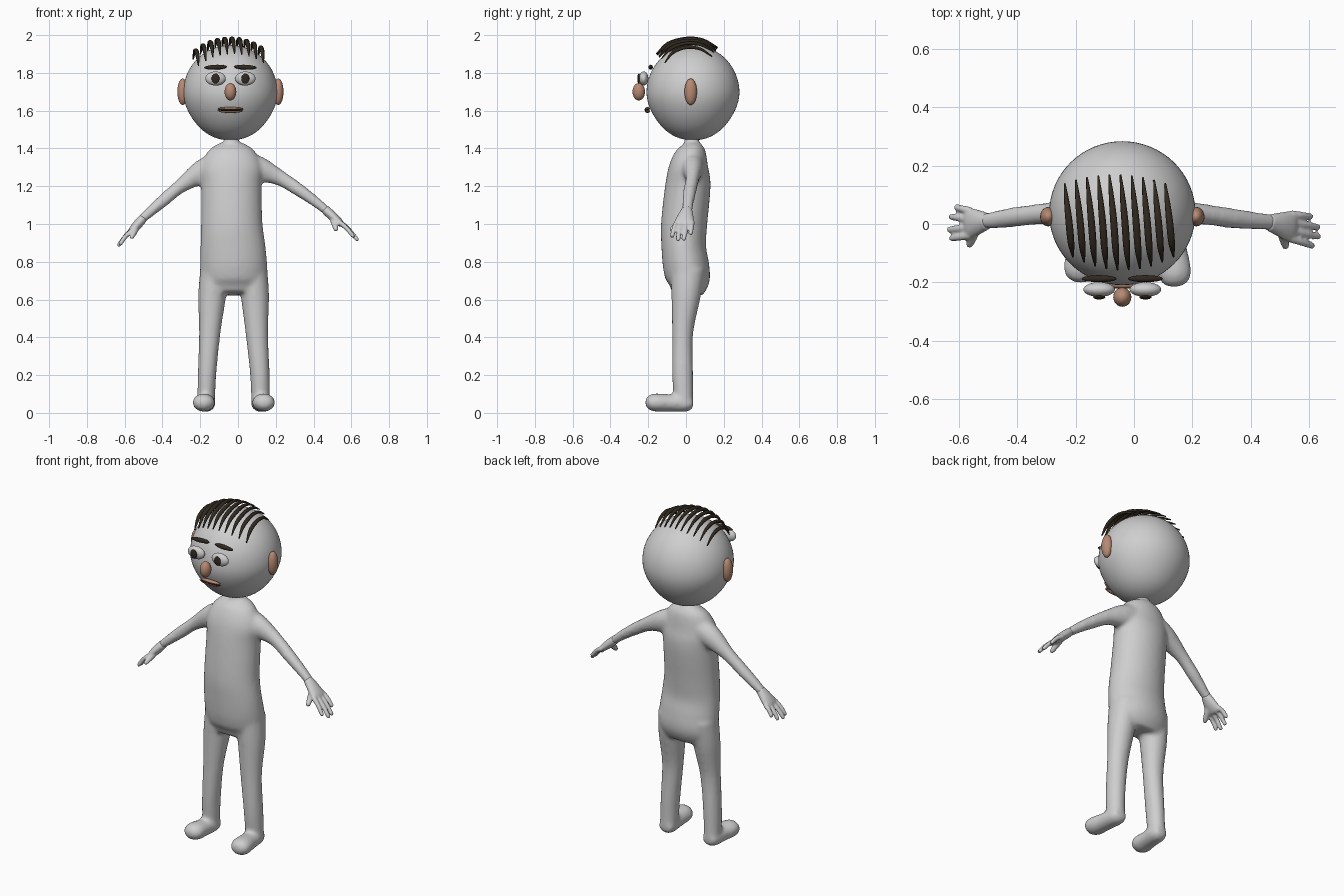
import bpy, bmesh, math
from mathutils import Vector

cube = bpy.data.objects.get("Cube")
if cube:
    bpy.data.objects.remove(cube)


def material(name, rgb):
    m = bpy.data.materials.new(name)
    m.use_nodes = True
    m.diffuse_color = (*rgb, 1)
    m.node_tree.nodes["Principled BSDF"].inputs["Base Color"].default_value = (*rgb, 1)
    return m


GREY = material("pale grey", (0.62, 0.62, 0.62))
TAN = material("warm tan", (0.47, 0.25, 0.17))
BROWN = material("dark brown", (0.03, 0.022, 0.014))


def finish(bm, name, mat):
    bmesh.ops.recalc_face_normals(bm, faces=bm.faces)
    for f in bm.faces:
        f.smooth = True
    mesh = bpy.data.meshes.new(name)
    bm.to_mesh(mesh)
    bm.free()
    mesh.materials.append(mat)
    ob = bpy.data.objects.new(name, mesh)
    bpy.context.collection.objects.link(ob)
    return ob


def ellipsoid(name, centre, half, mat, segs=28, tilt=0):
    bm = bmesh.new()
    bmesh.ops.create_uvsphere(bm, u_segments=segs, v_segments=segs // 2, radius=1)
    for v in bm.verts:
        v.co = Vector(a * b for a, b in zip(v.co, half))
    ob = finish(bm, name, mat)
    ob.location = centre
    ob.rotation_euler.y = tilt
    return ob


def spline(rows, steps=5):
    """Smooth a list of rows (x, y, z, width, depth)."""
    rows = [Vector(r) for r in rows]
    pts = [rows[0]] + rows + [rows[-1]]
    out = []
    for a, b, c, d in zip(pts, pts[1:], pts[2:], pts[3:]):
        for i in range(steps):
            t = i / steps
            out.append(0.5 * (2 * b + (c - a) * t + (2 * a - 5 * b + 4 * c - d) * t * t
                              + (3 * b - a - 3 * c + d) * t ** 3))
    return out + [rows[-1]]


def sweep(bm, rows, side, segs=20):
    """Closed tube of elliptical rings along a smoothed path."""
    rows = spline(rows)
    rings = []
    for i, r in enumerate(rows):
        lo, hi = rows[max(i - 1, 0)], rows[min(i + 1, len(rows) - 1)]
        tangent = Vector(hi[:3]) - Vector(lo[:3])
        tangent.normalize()
        u = Vector(side) - tangent * tangent.dot(Vector(side))
        u.normalize()
        w = tangent.cross(u)
        ring = []
        for k in range(segs):
            a = math.tau * k / segs
            ring.append(bm.verts.new(Vector(r[:3]) + u * r[3] * math.cos(a) + w * r[4] * math.sin(a)))
        rings.append(ring)
    for p, q in zip(rings, rings[1:]):
        for k in range(segs):
            n = (k + 1) % segs
            bm.faces.new((p[k], p[n], q[n], q[k]))
    bm.faces.new(rings[0][::-1])
    bm.faces.new(rings[-1])


def fuse(ob, voxel, rounds):
    """Merge overlapping tubes into one soft skin."""
    m = ob.modifiers.new("Fuse", 'REMESH')
    m.mode = 'VOXEL'
    m.voxel_size = voxel
    m.use_smooth_shade = True
    s = ob.modifiers.new("Soften", 'SMOOTH')
    s.factor = 0.5
    s.iterations = rounds


X, Y = (1, 0, 0), (0, 1, 0)

# Body: torso, neck, legs, feet and arms fused together
bm = bmesh.new()
sweep(bm, [(-.035, .03, 1.43, .06, .04), (-.035, .03, 1.39, .12, .075),
           (-.035, .015, 1.3, .165, .105), (-.035, .01, 1.2, .16, .12),
           (-.033, -.01, 1.0, .163, .122), (-.027, -.012, .88, .172, .118),
           (-.023, 0, .78, .178, .122), (-.023, .012, .7, .178, .114),
           (-.023, .005, .63, .165, .08)], X, 32)
sweep(bm, [(-.035, .03, 1.36, .04, .04), (-.035, .03, 1.5, .037, .037)], X)
sweep(bm, [(-.125, .01, .76, .075, .09), (-.137, 0, .62, .074, .078),
           (-.15, -.018, .42, .057, .056), (-.164, -.018, .2, .049, .056),
           (-.17, -.01, .03, .047, .05)], X)
sweep(bm, [(.08, .01, .76, .075, .09), (.09, 0, .62, .075, .078),
           (.1, -.018, .42, .06, .056), (.116, -.018, .2, .052, .056),
           (.12, -.01, .03, .05, .05)], X)
for x, toe_x, toe_y in ((-.17, -.182, -.2), (.12, .137, -.215)):
    dx = toe_x - x
    sweep(bm, [(x, .035, .045, .035, .03), (x, 0, .05, .05, .045),
               (x + dx * .5, -.09, .053, .054, .046), (toe_x, toe_y + .05, .055, .06, .048),
               (toe_x, toe_y + .015, .055, .045, .036), (toe_x, toe_y, .055, .02, .016)], X)
sweep(bm, [(0, .03, 1.32, .07, .075), (.11, .035, 1.29, .058, .068),
           (.22, .035, 1.245, .037, .042), (.33, .02, 1.175, .035, .034),
           (.42, .01, 1.11, .031, .027), (.475, .005, 1.065, .028, .023)], Y)
sweep(bm, [(-.08, .03, 1.32, .07, .075), (-.19, .035, 1.275, .058, .065),
           (-.305, .035, 1.2, .037, .038), (-.4, .025, 1.12, .035, .033),
           (-.47, .015, 1.06, .031, .027), (-.515, .01, 1.02, .028, .023)], Y)
fuse(finish(bm, "body", GREY), .011, 8)


# Hands: palm, four fingers and a thumb
def hand(name, wrist, palm, tips, thumb):
    bm = bmesh.new()
    wrist, palm = Vector(wrist), Vector(palm)
    mid = wrist.lerp(palm, .55)
    end = palm + (palm - wrist) * .2
    sweep(bm, [(*wrist, .028, .024), (*mid, .043, .025), (*palm, .052, .021), (*end, .045, .014)], Y)
    for i, tip in enumerate(tips):
        root = palm + Vector((0, .042 - .028 * i, 0))
        tip = Vector(tip)
        knuckle = root.lerp(tip, .5) + Vector((0, 0, .008))
        sweep(bm, [(*root, .014, .014), (*knuckle, .0125, .0125),
                   (*root.lerp(tip, .92), .011, .011), (*tip, .005, .005)], Y, 12)
    thumb = Vector(thumb)
    sweep(bm, [(*mid, .02, .02), (*mid.lerp(thumb, .6), .017, .016),
               (*mid.lerp(thumb, .92), .012, .012), (*thumb, .006, .006)], X, 12)
    fuse(finish(bm, name, GREY), .006, 3)


hand("left_hand", (.46, .005, 1.078), (.535, -.008, 1.01),
     [(.61, .025, .945), (.635, -.012, .915), (.637, -.045, .912), (.615, -.076, .93)],
     (.52, -.083, .965))
hand("right_hand", (-.5, .01, 1.033), (-.56, .003, .965),
     [(-.612, .058, .915), (-.63, .025, .89), (-.637, -.02, .882), (-.628, -.05, .89)],
     (-.565, -.078, .925))

# Head, tapered a little towards the chin
CX, CY, CZ = -.04, .037, 1.695
head = ellipsoid("head", (CX, CY, CZ), (.25, .246, .252), GREY, 64)
for v in head.data.vertices:
    t = max(0, -v.co.z / .252)
    taper = 1 - .3 * t * t * (1 - t)
    v.co.x *= taper
    v.co.y *= taper

# Facial features
ellipsoid("nose", (CX, -.25, 1.7), (.031, .033, .046), TAN)
for side, s in (("left", 1), ("right", -1)):
    ellipsoid(side + "_ear", (CX + s * .253, .025, 1.7), (.028, .033, .07), TAN)
    ex = CX + s * .079
    ellipsoid(side + "_eye", (ex, -.224, 1.77), (.054, .025, .037), GREY)
    ellipsoid(side + "_pupil", (ex, -.25, 1.77), (.021, .008, .027), BROWN)
    ellipsoid(side + "_eyebrow", (ex, -.187, 1.83), (.06, .012, .013), BROWN, tilt=s * .04)
ellipsoid("upper_lip", (CX, -.204, 1.611), (.066, .014, .008), TAN)
ellipsoid("lower_lip", (CX, -.204, 1.597), (.064, .014, .009), TAN)
ellipsoid("mouth_line", (CX, -.208, 1.604), (.07, .013, .007), BROWN)

# Hair: ten arched strands running front to back
COUNT = 10
for i in range(COUNT):
    u = 2 * i / (COUNT - 1) - 1
    x = CX - .01 + u * .172
    drop = .8 * (.25 - math.sqrt(.25 ** 2 - (x - CX) ** 2))
    back, front = .168 - .03 * u * u, -.157 + .045 * u * u
    top = 1.983 - drop
    bm = bmesh.new()
    sweep(bm, [(x - .015, back, top - .048, .003, .003),
               (x - .008, back * .55, top - .009, .009, .008),
               (x, .005, top, .012, .009),
               (x + .007, front * .6, top - .026, .011, .009),
               (x + .013, front, top - .082, .003, .003)], X, 10)
    finish(bm, "hair_strand_%d" % (i + 1), BROWN)
